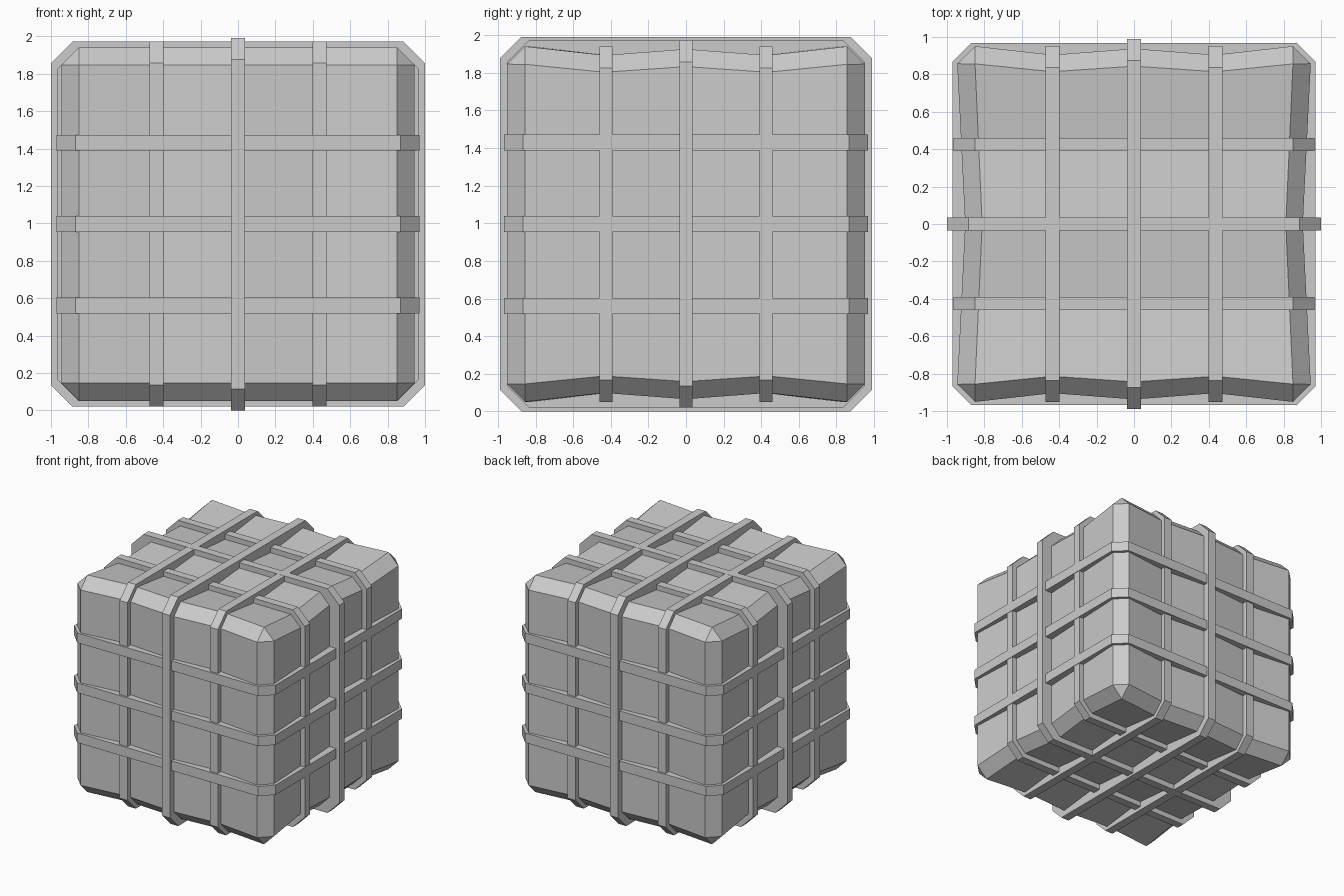
import bpy
import bmesh
from mathutils import Vector

default = bpy.data.objects.get("Cube")
if default:
    bpy.data.objects.remove(default, do_unlink=True)

MID = 0.996      # height of the centre
GAP = 0.435      # spacing between straps

grey = bpy.data.materials.new("plain_grey")
grey.use_nodes = True
grey.diffuse_color = (0.6, 0.6, 0.6, 1)
grey.node_tree.nodes["Principled BSDF"].inputs["Base Color"].default_value = grey.diffuse_color


def finish(bm, name):
    bmesh.ops.recalc_face_normals(bm, faces=bm.faces)
    mesh = bpy.data.meshes.new(name)
    bm.to_mesh(mesh)
    bm.free()
    mesh.materials.append(grey)
    obj = bpy.data.objects.new(name, mesh)
    obj.location.z = MID
    bpy.context.collection.objects.link(obj)


def pinch(t):
    """Two dents under the outer straps and a slight one in the middle."""
    t = abs(t)
    if t < GAP:
        return 0.015 + 0.035 * t / GAP
    return 0.05 * max(0, 0.86 - t) / (0.86 - GAP)


# Chamfered block, creased under the straps and pulled inwards there
bm = bmesh.new()
bmesh.ops.create_cube(bm, size=2)
for v in bm.verts:
    v.co = Vector((v.co.x * 0.945, v.co.y * 0.952, v.co.z * 0.945))
bmesh.ops.bevel(bm, geom=bm.edges[:], offset=0.095, segments=1, affect='EDGES')
for axis in ((1, 0, 0), (0, 1, 0)):
    for k in (-GAP, 0, GAP):
        bmesh.ops.bisect_plane(bm, geom=bm.verts[:] + bm.edges[:] + bm.faces[:],
                               plane_co=Vector(axis) * k, plane_no=axis)
for v in bm.verts:
    x, y, z = v.co
    v.co.x = x * (1 - 0.045 * max(0, 1 - abs(y) / 0.86))
    v.co.y = y * (1 - pinch(x))
    v.co.z = z * (1 - pinch(y))
finish(bm, "block")


def strap(name, axis, at, a, b, cut, width):
    """Eight-sided band around the block, standing across one axis."""
    bm = bmesh.new()
    ring = [(a, b - cut), (a - cut, b), (cut - a, b), (-a, b - cut),
            (-a, cut - b), (cut - a, -b), (a - cut, -b), (a, cut - b)]

    def loop(scale, side):
        verts = []
        for p, q in ring:
            co = [p * scale, q * scale]
            co.insert(axis, at + side * width / 2)
            verts.append(bm.verts.new(co))
        return verts

    loops = [loop(1, -1), loop(1, 1), loop(0.86, 1), loop(0.86, -1)]
    for i, first in enumerate(loops):
        second = loops[(i + 1) % 4]
        for j in range(8):
            k = (j + 1) % 8
            bm.faces.new((first[j], first[k], second[k], second[j]))
    finish(bm, name)


# Three straps in each direction; the middle upright ones stand proudest
for side, label in ((-1, "first"), (0, "middle"), (1, "last")):
    middle = side == 0
    strap(label + "_lengthwise_strap", 0, side * GAP,
          0.99 if middle else 0.952, 0.996 if middle else 0.975, 0.115, 0.075)
    strap(label + "_crosswise_strap", 1, side * (GAP - 0.01),
          1.0 if middle else 0.966, 0.976 if middle else 0.945, 0.115, 0.07)
    strap(label + "_level_strap", 2, side * GAP, 0.97, 0.968, 0.1, 0.085)
